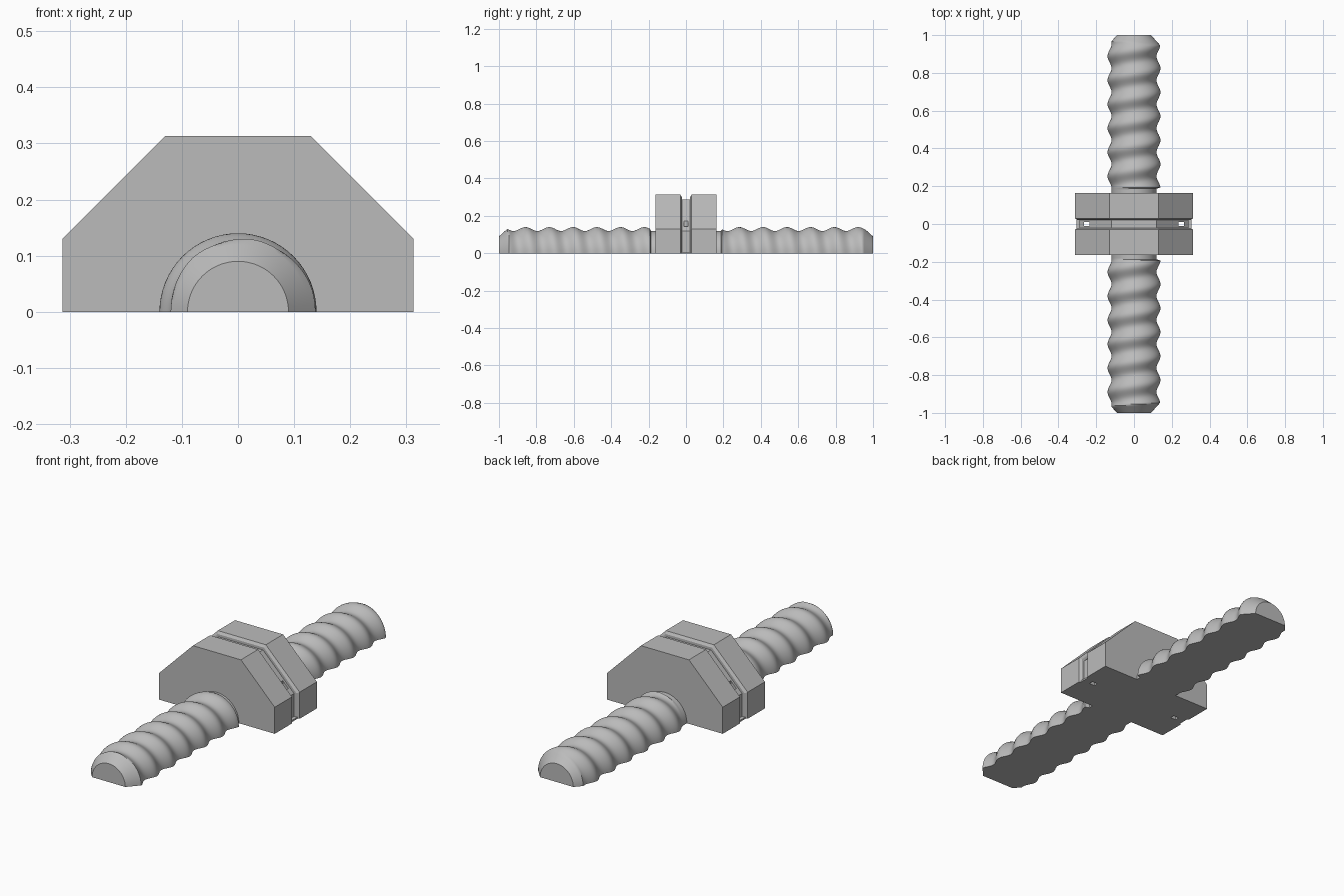
import bpy
import math

if "Cube" in bpy.data.objects:
    bpy.data.objects.remove(bpy.data.objects["Cube"], do_unlink=True)

grey = bpy.data.materials.new("plain_grey")
grey.use_nodes = True
colour = (0.5, 0.5, 0.5, 1)
grey.diffuse_color = colour
grey.node_tree.nodes["Principled BSDF"].inputs["Base Color"].default_value = colour


def loft(name, rings):
    """Skin closed rings of points, ordered front to back, and cap both ends."""
    n = len(rings[0])
    verts = [p for ring in rings for p in ring]
    faces = [list(range(n)), list(range(len(verts) - n, len(verts)))[::-1]]
    for r in range(len(rings) - 1):
        a, b = r * n, (r + 1) * n
        for i in range(n):
            j = (i + 1) % n
            faces.append((a + i, b + i, b + j, a + j))
    mesh = bpy.data.meshes.new(name)
    mesh.from_pydata(verts, [], faces)
    mesh.materials.append(grey)
    obj = bpy.data.objects.new(name, mesh)
    bpy.context.collection.objects.link(obj)
    return obj


def activate(obj):
    bpy.ops.object.select_all(action="DESELECT")
    obj.select_set(True)
    bpy.context.view_layer.objects.active = obj


def mirrored(half):
    """Complete a right-hand outline with its left-hand copy."""
    return half + [(-x, z) for x, z in reversed(half)]


# Threaded rod, a half round with a helical wave and chamfered ends
CREST, ROOT, PITCH, START = 0.14, 0.119, 0.127, 0.92
SEGMENTS, STEPS = 32, 300


def rod_radius(y, angle):
    turn = (y - START) / PITCH + (angle - math.pi / 2) / math.tau
    wave = 0.5 + 0.5 * math.cos(math.tau * turn)
    if abs(y) < 0.19:
        wave = 0
    chamfer = 0.09 + (1 - abs(y)) * 0.9
    return min(ROOT + (CREST - ROOT) * wave, chamfer)


rod_rings = []
for s in range(STEPS + 1):
    y = -1 + 2 * s / STEPS
    ring = []
    for k in range(SEGMENTS + 1):
        a = math.pi * k / SEGMENTS
        r = rod_radius(y, a)
        ring.append((r * math.cos(a), y, r * math.sin(a)))
    rod_rings.append(ring)
rod = loft("threaded_rod", rod_rings)
activate(rod)
bpy.ops.object.shade_smooth_by_angle(angle=math.radians(40))

# Two half-octagon nuts, bevelled on the edges that face each other
octagon = mirrored([(0.313, 0), (0.313, 0.13), (0.13, 0.313)])


def nut_ring(y, scale):
    return [(x * scale, y, z * scale) for x, z in octagon]


for name, side in (("front_nut", -1), ("back_nut", 1)):
    rings = [nut_ring(side * 0.163, 1), nut_ring(side * 0.03, 1),
             nut_ring(side * 0.022, 0.96)]
    loft(name, rings if side < 0 else rings[::-1])

# Recessed connector between the nuts, with a thin foot at the bottom
outline = mirrored([(0.305, 0), (0.305, 0.008), (0.288, 0.008),
                    (0.288, 0.12), (0.12, 0.288)])
connector = loft("connector", [[(x, y, z) for x, z in outline]
                               for y in (-0.024, 0.024)])

# Small upright slots through the connector
for side in (-1, 1):
    bpy.ops.mesh.primitive_cube_add(size=1, location=(side * 0.25, 0, 0.15))
    cutter = bpy.context.object
    cutter.name = "slot_cutter"
    cutter.scale = (0.03, 0.022, 0.5)
    cutter.hide_render = True
    cutter.data.materials.append(grey)
    cut = connector.modifiers.new("slot", "BOOLEAN")
    cut.operation = "DIFFERENCE"
    cut.solver = "EXACT"
    cut.object = cutter
    activate(connector)
    bpy.ops.object.modifier_apply(modifier=cut.name)
    bpy.data.objects.remove(cutter, do_unlink=True)
